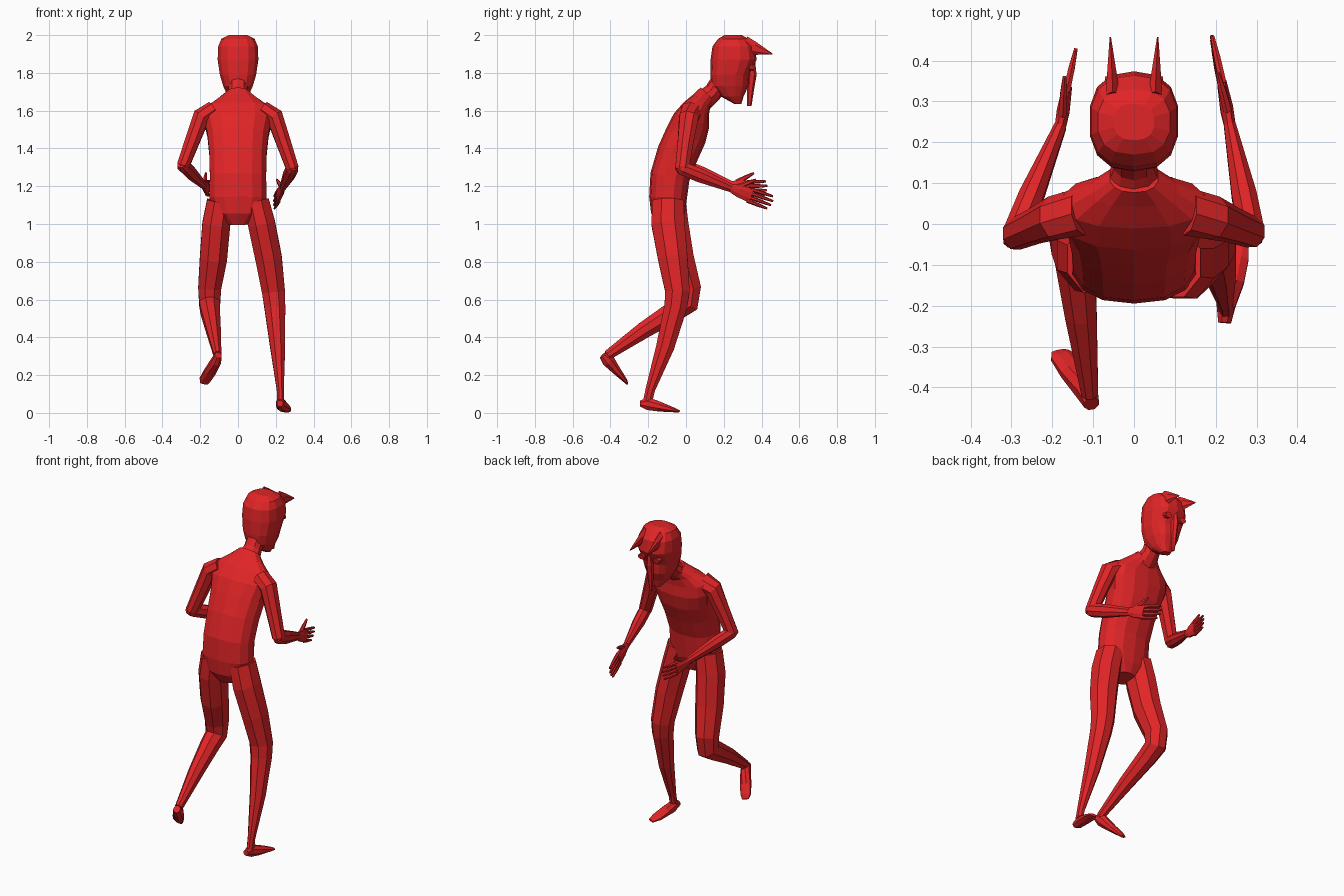
import bpy, bmesh, math
from mathutils import Vector

red = bpy.data.materials.new("bright_red")
red.diffuse_color = (0.75, 0.018, 0.02, 1)


def tube(name, pts, n=8, flat=False, power=1.0):
    """Loft elliptical rings; each point is x, y, z, half width, half depth."""
    bm = bmesh.new()
    centres = [Vector(p[:3]) for p in pts]
    rings = []
    for i, p in enumerate(pts):
        c = centres[i]
        t = Vector((0, 0, 1))
        if not flat:
            t = Vector((0, 0, 0))
            if i > 0:
                t += (c - centres[i - 1]).normalized()
            if i < len(pts) - 1:
                t += (centres[i + 1] - c).normalized()
            t.normalize()
        side = Vector((1, 0, 0))
        side = (side - side.dot(t) * t).normalized()
        other = t.cross(side)
        ring = []
        for k in range(n):
            a = 2 * math.pi * (k + 0.5) / n
            u, v = math.cos(a), math.sin(a)
            u = math.copysign(abs(u) ** power, u)
            v = math.copysign(abs(v) ** power, v)
            ring.append(bm.verts.new(c + side * u * p[3] + other * v * p[4]))
        rings.append(ring)
    for r, s in zip(rings, rings[1:]):
        for k in range(n):
            j = (k + 1) % n
            bm.faces.new((r[k], r[j], s[j], s[k]))
    bm.faces.new(rings[0][::-1])
    bm.faces.new(rings[-1])
    bmesh.ops.recalc_face_normals(bm, faces=bm.faces)
    me = bpy.data.meshes.new(name)
    bm.to_mesh(me)
    bm.free()
    me.materials.append(red)
    ob = bpy.data.objects.new(name, me)
    bpy.context.collection.objects.link(ob)
    return ob


# Torso, hunched forward, and neck
tube("torso", [
    (0, -.09, 1.0, .06, .06), (0, -.095, 1.06, .125, .09),
    (0, -.095, 1.14, .155, .10), (0, -.085, 1.25, .152, .105),
    (0, -.045, 1.37, .155, .11), (0, .0, 1.47, .165, .11),
    (0, .03, 1.55, .185, .10), (0, .055, 1.61, .175, .075),
    (0, .085, 1.655, .11, .055), (0, .115, 1.69, .06, .05)], 14, power=.85)
tube("neck", [(0, .09, 1.65, .075, .055), (0, .145, 1.70, .052, .05),
              (0, .19, 1.77, .052, .05)], 10)

# Head
tube("head", [
    (0, .275, 1.635, .025, .018), (0, .245, 1.675, .055, .06),
    (0, .232, 1.73, .08, .098), (0, .232, 1.79, .098, .103),
    (0, .252, 1.87, .11, .122), (0, .252, 1.94, .107, .112),
    (0, .25, 1.98, .09, .08), (0, .25, 2.0, .05, .045)], 14, True, .8)

# Long drooping nose, eyes and horns
tube("nose", [(0, .345, 1.87, .008, .02), (0, .35, 1.79, .02, .024),
              (0, .342, 1.71, .016, .018), (0, .335, 1.625, .007, .012)],
     6, True)
for s, label in ((-1, "left"), (1, "right")):
    tube(label + "_eye", [(s * .05, .335, 1.83, .023, .017),
                          (s * .05, .36, 1.825, .023, .017)], 8)
    tube(label + "_horn", [(s * .052, .31, 1.945, .02, .05),
                           (s * .054, .36, 1.93, .014, .036),
                           (s * .058, .457, 1.90, .002, .003)], 6)


def arm(label, s, elbow, wrist, knuckle, tip, thumb):
    e, w, k, f = (Vector(v) for v in (elbow, wrist, knuckle, tip))
    sh = Vector((s * .195, .015, 1.565))
    m = sh.lerp(e, .5)
    tube(label + "_upper_arm", [
        (s * .13, .03, 1.60, .05, .06), (*sh, .05, .055),
        (*m, .042, .045), (*e, .036, .04),
        (*(e + (e - sh) * .08), .022, .026)], 8)
    tube(label + "_forearm", [
        (*(e - (w - e) * .1), .022, .025), (*e, .034, .038),
        (*e.lerp(w, .35), .033, .04), (*w, .016, .024)], 8)
    tube(label + "_palm", [(*w, .015, .024), (*w.lerp(k, .4), .017, .036),
                           (*k, .012, .041)], 8)
    # Four fingers fanned across the palm, and a raised thumb
    d = (f - k).normalized()
    up = Vector((0, -d.z, d.y)).normalized()
    for i in range(4):
        o = (i - 1.5) * .0215
        end = k.lerp(f, (.86, .97, 1, .92)[i]) + up * o * 1.1
        tube(f"{label}_finger_{i + 1}", [
            (*(k - d * .012 + up * o), .010, .011),
            (*(k.lerp(end, .5) + up * o * .5), .009, .010),
            (*end, .005, .006)], 6)
    th = Vector(thumb)
    b = w.lerp(k, .3) + up * .02
    tube(label + "_thumb", [(*b, .012, .016), (*b.lerp(th, .55), .010, .012),
                            (*th, .005, .006)], 6)


arm("left", -1, (-.29, -.025, 1.31), (-.18, .24, 1.205),
    (-.163, .335, 1.19), (-.142, .43, 1.19), (-.17, .36, 1.27))
arm("right", 1, (.288, -.02, 1.295), (.235, .24, 1.19),
    (.215, .345, 1.15), (.19, .457, 1.11), (.205, .37, 1.235))

# Left leg, bent and lifted behind
tube("left_thigh", [
    (-.095, -.085, 1.12, .075, .09), (-.115, -.075, 1.0, .08, .095),
    (-.13, -.04, .82, .078, .088), (-.15, .01, .66, .066, .075),
    (-.15, .005, .58, .06, .068), (-.147, -.06, .54, .055, .06),
    (-.13, -.22, .44, .042, .048), (-.108, -.415, .305, .022, .028)], 8)
tube("left_foot", [
    (-.104, -.44, .305, .02, .022), (-.115, -.41, .275, .028, .036),
    (-.15, -.36, .215, .034, .022), (-.175, -.325, .175, .032, .013),
    (-.182, -.312, .155, .022, .006)], 8)

# Right leg, standing
tube("right_thigh", [
    (.095, -.095, 1.12, .075, .09), (.125, -.095, 1.0, .078, .095),
    (.162, -.07, .82, .076, .085), (.188, -.045, .64, .066, .07),
    (.195, -.055, .56, .06, .065), (.21, -.11, .35, .043, .052),
    (.224, -.19, .12, .02, .027), (.226, -.205, .05, .02, .027)], 8)
tube("right_foot", [
    (.222, -.242, .05, .017, .018), (.225, -.20, .048, .025, .036),
    (.238, -.14, .033, .034, .028), (.25, -.08, .019, .034, .016),
    (.262, -.038, .009, .02, .007)], 8)
